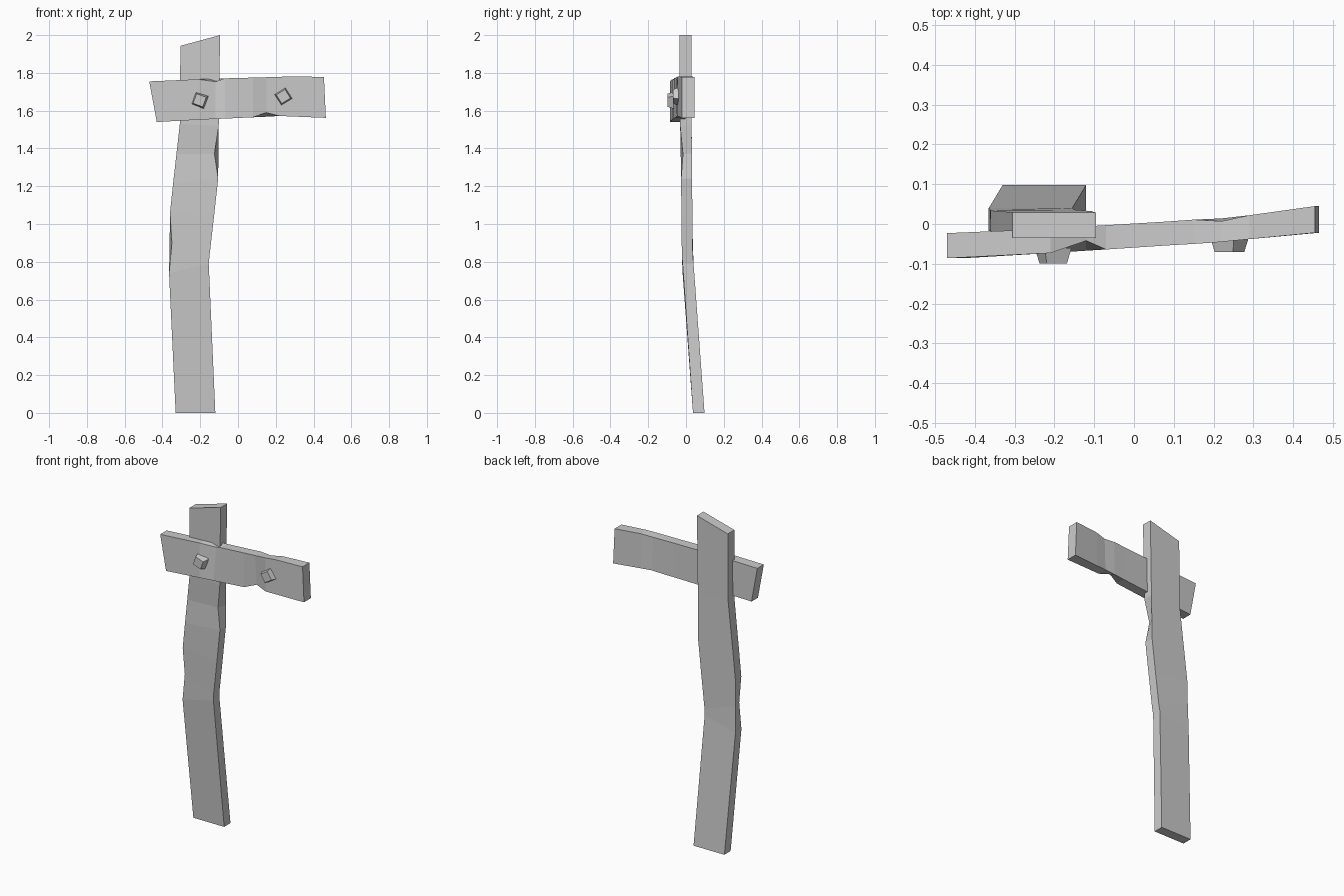
import bpy, bmesh, math

if "Cube" in bpy.data.objects:
    bpy.data.objects.remove(bpy.data.objects["Cube"])


def loft(name, rings):
    """Skin a closed solid through a list of four-corner rings."""
    bm = bmesh.new()
    vs = [[bm.verts.new(p) for p in r] for r in rings]
    for a, b in zip(vs, vs[1:]):
        for i in range(4):
            j = (i + 1) % 4
            bm.faces.new((a[i], a[j], b[j], b[i]))
    bm.faces.new(vs[0])
    bm.faces.new(vs[-1])
    bmesh.ops.recalc_face_normals(bm, faces=bm.faces)
    mesh = bpy.data.meshes.new(name)
    bm.to_mesh(mesh)
    bm.free()
    ob = bpy.data.objects.new(name, mesh)
    bpy.context.collection.objects.link(ob)
    return ob


def shift(rings, ring, corner, d):
    """Chip one corner of one ring."""
    p = rings[ring][corner]
    rings[ring][corner] = tuple(a + b for a, b in zip(p, d))


# Post: x left, x right, z left, z right, y front, y back
post = [
    (-.33, -.12, 0, 0, .037, .098),
    (-.365, -.155, .74, .79, -.018, .04),
    (-.362, -.151, .90, .83, -.022, .036),
    (-.36, -.127, 1.06, 1.04, -.024, .034),
    (-.343, -.105, 1.22, 1.24, -.026, .032),
    (-.326, -.104, 1.37, 1.37, -.028, .031),
    (-.308, -.102, 1.53, 1.52, -.031, .03),
    (-.305, -.095, 1.943, 2.0, -.035, .029),
]
rings = [[(xl, yf, zl), (xr, yf, zr), (xr, yb, zr), (xl, yb, zl)]
         for xl, xr, zl, zr, yf, yb in post]
shift(rings, 2, 0, (.012, .004, 0))
shift(rings, 5, 1, (-.021, .012, 0))
loft("post", rings)

# Crossboard: x bottom, x top, z bottom, z top, y front, y back
board = [
    (-.43, -.47, 1.54, 1.755, -.086, -.023),
    (-.21, -.21, 1.552, 1.766, -.073, -.012),
    (-.12, -.12, 1.556, 1.77, -.067, -.006),
    (-.07, -.07, 1.558, 1.771, -.064, -.003),
    (.08, .08, 1.565, 1.775, -.054, .006),
    (.15, .15, 1.568, 1.777, -.05, .011),
    (.22, .22, 1.572, 1.779, -.045, .014),
    (.29, .29, 1.569, 1.782, -.038, .022),
    (.465, .455, 1.562, 1.778, -.022, .045),
]
rings = [[(xb, yf, zb), (xt, yf, zt), (xt, yb, zt), (xb, yb, zb)]
         for xb, xt, zb, zt, yf, yb in board]
shift(rings, 2, 1, (0, .025, -.017))
shift(rings, 5, 0, (0, .018, .022))
shift(rings, 6, 2, (0, -.007, -.005))
loft("crossboard", rings)

# Square tapered nail heads
for name, x, z, y0, y1, deg in (("nail_left", -.203, 1.655, -.06, -.099, -20),
                                ("nail_right", .24, 1.675, -.03, -.07, 32)):
    rings = []
    for y, half in ((y0, .036), (y1, .027)):
        rings.append([(x + half * 1.414 * math.cos(math.radians(deg + 45 + 90 * k)), y,
                       z + half * 1.414 * math.sin(math.radians(deg + 45 + 90 * k)))
                      for k in range(4)])
    loft(name, rings)
